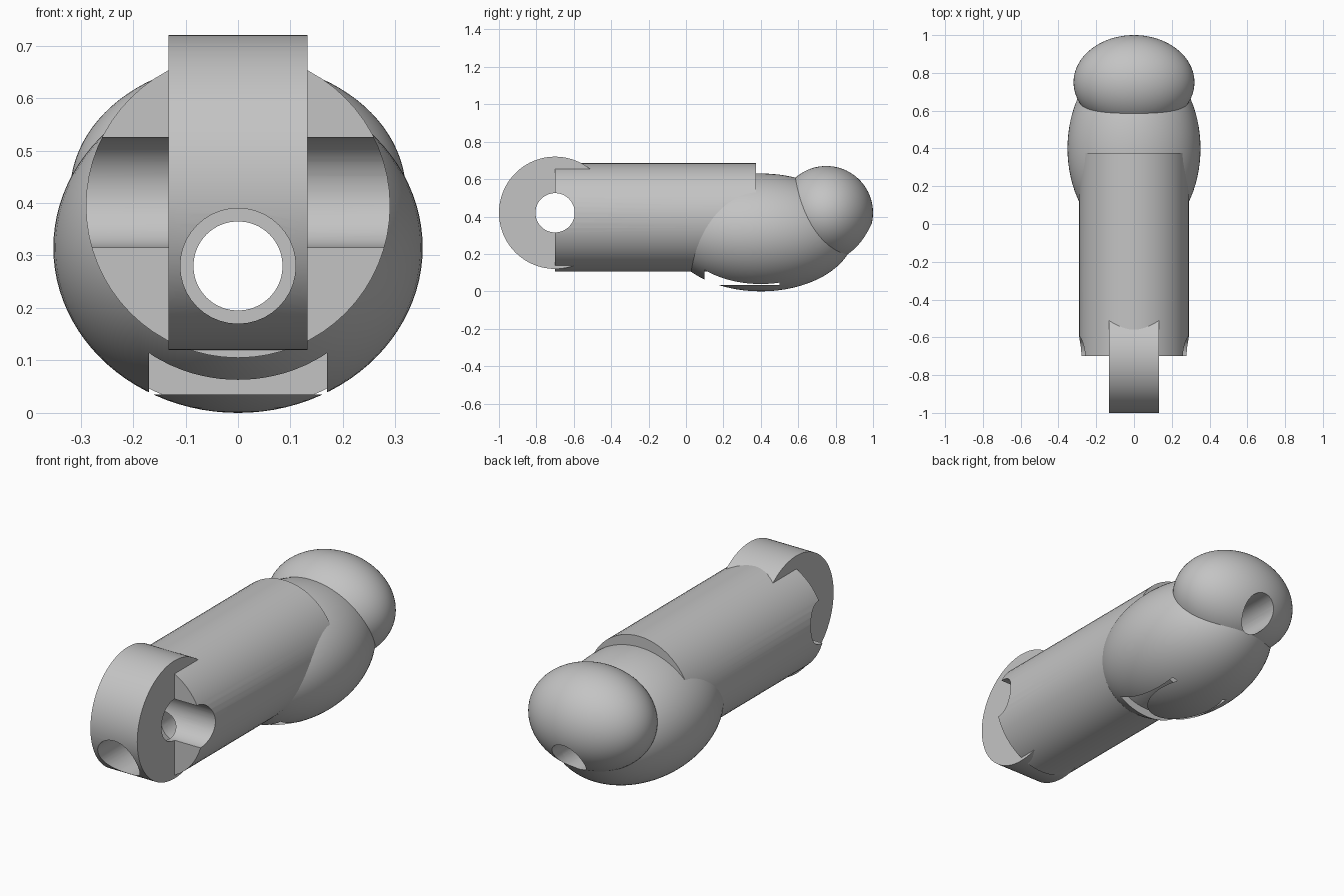
import bpy
import bmesh
from math import radians
from mathutils import Matrix, Vector

default = bpy.data.objects.get("Cube")
if default:
    bpy.data.objects.remove(default, do_unlink=True)

grey = bpy.data.materials.new("plain grey")
grey.use_nodes = True
colour = (0.55, 0.55, 0.55, 1)
grey.diffuse_color = colour
grey.node_tree.nodes["Principled BSDF"].inputs["Base Color"].default_value = colour


def finish(name, bm):
    mesh = bpy.data.meshes.new(name)
    bm.to_mesh(mesh)
    bm.free()
    mesh.materials.append(grey)
    obj = bpy.data.objects.new(name, mesh)
    bpy.context.collection.objects.link(obj)
    return obj


def rod(name, start, end, radius, sides=64):
    """Closed cylinder between two points."""
    a, b = Vector(start), Vector(end)
    turn = Vector((0, 0, 1)).rotation_difference(b - a).to_matrix().to_4x4()
    bm = bmesh.new()
    bmesh.ops.create_cone(bm, cap_ends=True, segments=sides, radius1=radius, radius2=radius,
                          depth=(b - a).length, matrix=Matrix.Translation((a + b) / 2) @ turn)
    return finish(name, bm)


def ellipsoid(name, centre, radii):
    bm = bmesh.new()
    bmesh.ops.create_uvsphere(bm, u_segments=80, v_segments=48, radius=1,
                              matrix=Matrix.Translation(centre) @ Matrix.Diagonal((*radii, 1)))
    return finish(name, bm)


def box(name, low, high):
    low, high = Vector(low), Vector(high)
    bm = bmesh.new()
    bmesh.ops.create_cube(bm, size=1, matrix=Matrix.Translation((low + high) / 2)
                          @ Matrix.Diagonal((*(high - low), 1)))
    return finish(name, bm)


def carve(obj, cutters):
    """Cut the holes, then smooth the curved faces."""
    bpy.ops.object.select_all(action="DESELECT")
    obj.select_set(True)
    bpy.context.view_layer.objects.active = obj
    for cutter in cutters:
        mod = obj.modifiers.new("cut", "BOOLEAN")
        mod.operation = "DIFFERENCE"
        mod.solver = "EXACT"
        mod.object = cutter
        bpy.ops.object.modifier_apply(modifier=mod.name)
    bpy.ops.object.shade_smooth_by_angle(angle=radians(30))


# Solid parts, front to back
knuckle = rod("hinge_knuckle", (-0.132, -0.7, 0.42), (0.132, -0.7, 0.42), 0.3, 96)
barrel = rod("barrel", (0, -0.7, 0.395), (0, 0.375, 0.395), 0.29)
bulb = ellipsoid("bulb_body", (0, 0.4, 0.315), (0.352, 0.5, 0.315))
ball = ellipsoid("end_ball", (0, 0.75, 0.42), (0.32, 0.25, 0.25))

# Cutters: hinge pin hole, long bore with wider mouth, slot under the bulb
pin_hole = rod("pin_hole_cutter", (-0.6, -0.7, 0.42), (0.6, -0.7, 0.42), 0.105)
bore = rod("bore_cutter", (0, -1.2, 0.28), (0, 1.2, 0.28), 0.085, 40)
mouth = rod("bore_mouth_cutter", (0, -1.2, 0.28), (0, -0.5, 0.28), 0.11, 40)
slot = box("slot_cutter", (-0.17, 0.1, 0.035), (0.17, 0.5, 0.15))

carve(knuckle, [pin_hole, mouth, bore])
carve(barrel, [pin_hole, mouth, bore])
carve(bulb, [bore, slot])
carve(ball, [bore])

for cutter in (pin_hole, bore, mouth, slot):
    bpy.data.objects.remove(cutter, do_unlink=True)
